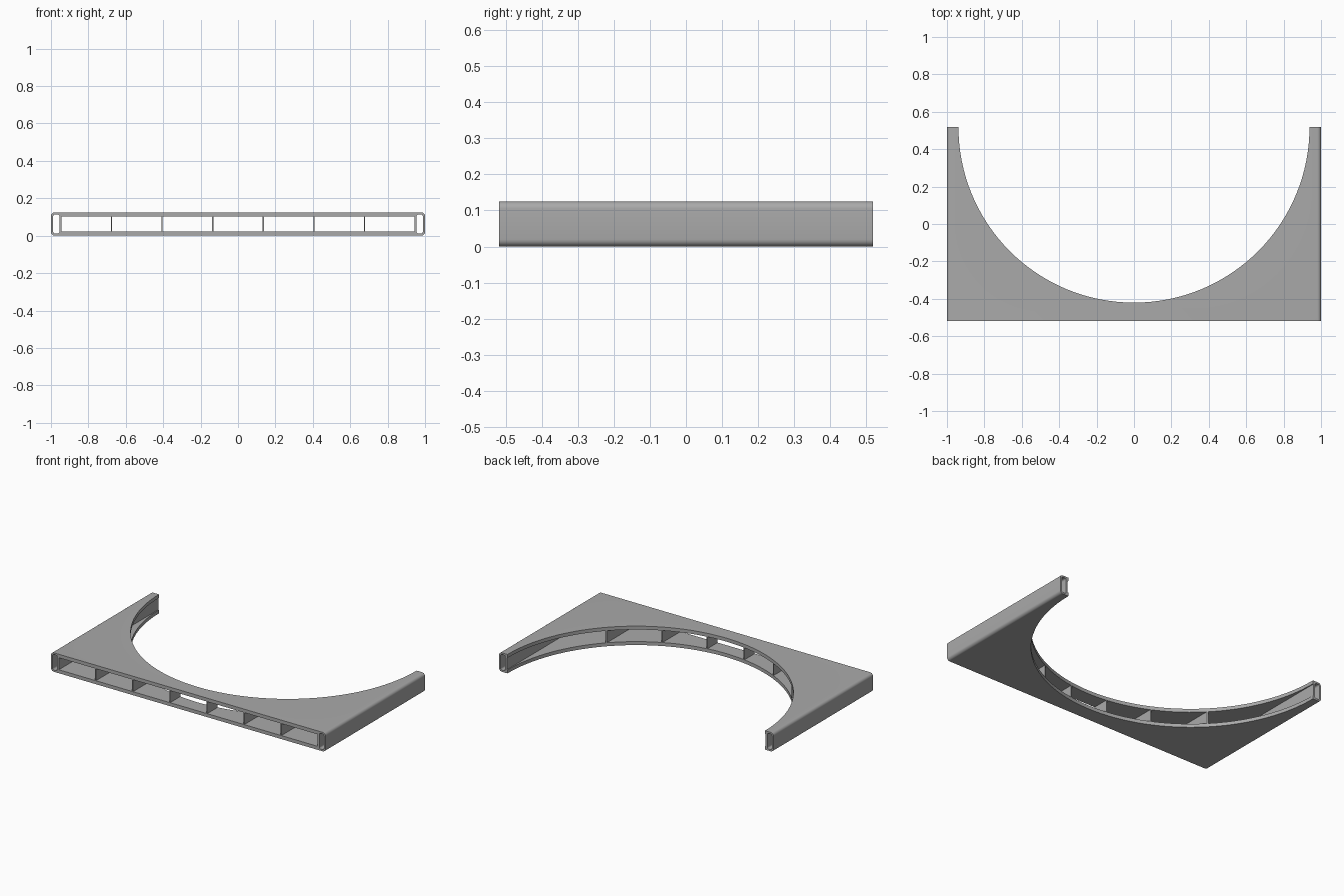
import bpy, bmesh
from math import sin, cos, pi, radians
from mathutils import Matrix

cube = bpy.data.objects.get("Cube")
if cube:
    bpy.data.objects.remove(cube)

HEIGHT = 0.125
HALF_DEPTH = 0.518
RADIUS = 0.9385
CELLS = 7
CELL_EDGE = 0.943      # outer limit of the row of cells
WEB = 0.006            # wall between cells

grey = bpy.data.materials.new("satin grey")
grey.use_nodes = True
colour = (0.4, 0.4, 0.4, 1)
grey.diffuse_color = colour
grey.node_tree.nodes["Principled BSDF"].inputs["Base Color"].default_value = colour


def rounded_rect(x0, x1, z0, z1, r, steps=6):
    """Outline of a rectangle with rounded corners."""
    if r == 0:
        return [(x0, z0), (x1, z0), (x1, z1), (x0, z1)]
    corners = [(x1 - r, z1 - r), (x0 + r, z1 - r), (x0 + r, z0 + r), (x1 - r, z0 + r)]
    return [(cx + r * cos(a), cz + r * sin(a))
            for i, (cx, cz) in enumerate(corners)
            for a in [(i + k / steps) * pi / 2 for k in range(steps + 1)]]


# Cross-section: outer shell, end slots and a row of cells
outlines = [rounded_rect(-1, 1, 0, HEIGHT, 0.02)]
for side in (-1, 1):
    a, b = sorted((side * 0.955, side * 0.988))
    outlines.append(rounded_rect(a, b, 0.011, HEIGHT - 0.011, 0.01))
pitch = (2 * CELL_EDGE + WEB) / CELLS
for i in range(CELLS):
    x = -CELL_EDGE + i * pitch
    outlines.append(rounded_rect(x, x + pitch - WEB, 0.023, HEIGHT - 0.023, 0))

profile = bpy.data.curves.new("panel_profile", "CURVE")
profile.dimensions = "2D"
profile.fill_mode = "BOTH"
profile.extrude = HALF_DEPTH
for outline in outlines:
    spline = profile.splines.new("POLY")
    spline.points.add(len(outline) - 1)
    for point, (x, z) in zip(spline.points, outline):
        point.co = (x, z, 0, 1)
    spline.use_cyclic_u = True
profile_object = bpy.data.objects.new("panel_profile", profile)
bpy.context.collection.objects.link(profile_object)

# Extruded panel, stood up so the cells run front to back
depsgraph = bpy.context.evaluated_depsgraph_get()
mesh = bpy.data.meshes.new_from_object(profile_object.evaluated_get(depsgraph))
bpy.data.objects.remove(profile_object)
bm = bmesh.new()
bm.from_mesh(mesh)
bmesh.ops.remove_doubles(bm, verts=bm.verts, dist=0.0001)
bmesh.ops.transform(bm, matrix=Matrix.Rotation(pi / 2, 4, "X"), verts=bm.verts)
bmesh.ops.recalc_face_normals(bm, faces=bm.faces)
bm.to_mesh(mesh)
bm.free()
panel = bpy.data.objects.new("hollow_panel", mesh)
bpy.context.collection.objects.link(panel)

# Round cutter for the arched back edge
bpy.ops.mesh.primitive_cylinder_add(vertices=128, radius=RADIUS, depth=1,
                                    location=(0, HALF_DEPTH, HEIGHT / 2))
cutter = bpy.context.object
cutter.name = "arch_cutter"
cutter.hide_render = True
cut = panel.modifiers.new("arch", "BOOLEAN")
cut.operation = "DIFFERENCE"
cut.solver = "EXACT"
cut.object = cutter
bpy.context.view_layer.update()
depsgraph = bpy.context.evaluated_depsgraph_get()
panel_mesh = bpy.data.meshes.new_from_object(panel.evaluated_get(depsgraph))
panel.modifiers.clear()
panel.data = panel_mesh
bpy.data.objects.remove(cutter)

# Finish
panel_mesh.materials.clear()
panel_mesh.materials.append(grey)
bpy.ops.object.select_all(action="DESELECT")
panel.select_set(True)
bpy.context.view_layer.objects.active = panel
bpy.ops.object.shade_smooth_by_angle(angle=radians(30))
